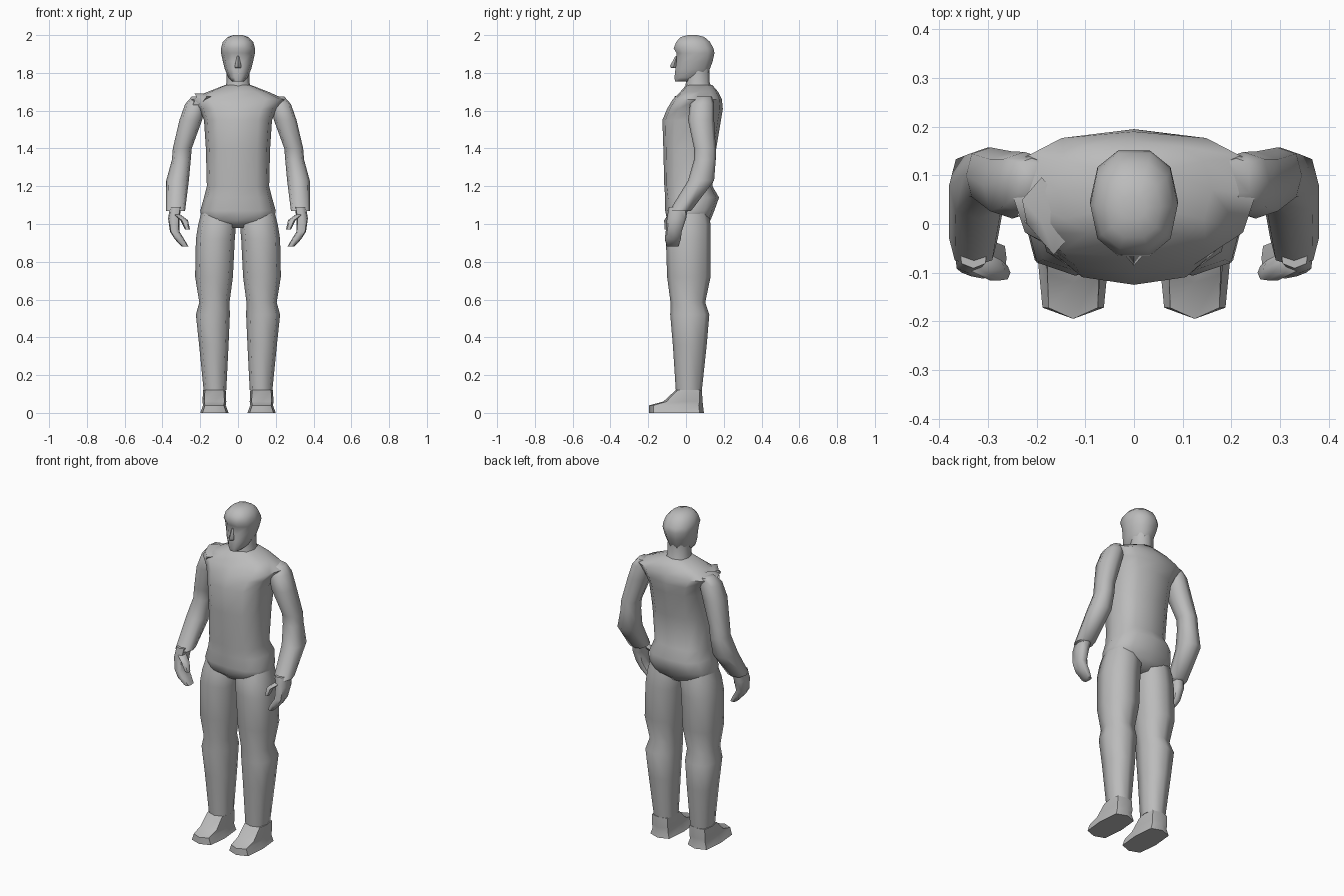
import bpy
import bmesh
from math import cos, sin, tau, radians, copysign

default_cube = bpy.data.objects.get("Cube")
if default_cube:
    bpy.data.objects.remove(default_cube, do_unlink=True)

grey = bpy.data.materials.new("plain_grey")
grey.use_nodes = True
grey.diffuse_color = (0.5, 0.5, 0.5, 1)
shader = grey.node_tree.nodes["Principled BSDF"]
shader.inputs["Base Color"].default_value = grey.diffuse_color


def rounded(value, boxiness):
    """Push a sine or cosine outwards, so that a circle turns boxy."""
    return copysign(abs(value) ** boxiness, value)


def loft(name, rings, sides=8, boxiness=0.75):
    """Skin level rings of (centre x, centre y, height, half width, half depth)."""
    bm = bmesh.new()
    angles = [tau * step / sides for step in range(sides)]
    loops = []
    for x, y, z, width, depth in rings:
        loops.append([
            bm.verts.new((x + width * rounded(cos(angle), boxiness),
                          y + depth * rounded(sin(angle), boxiness), z))
            for angle in angles
        ])
    for lower, upper in zip(loops, loops[1:]):
        for i in range(sides):
            bm.faces.new((lower[i - 1], lower[i], upper[i], upper[i - 1]))
    bm.faces.new(loops[0])
    bm.faces.new(loops[-1])
    bmesh.ops.recalc_face_normals(bm, faces=bm.faces)

    mesh = bpy.data.meshes.new(name)
    bm.to_mesh(mesh)
    bm.free()
    mesh.materials.append(grey)
    part = bpy.data.objects.new(name, mesh)
    bpy.context.collection.objects.link(part)
    bpy.ops.object.select_all(action="DESELECT")
    part.select_set(True)
    bpy.context.view_layer.objects.active = part
    bpy.ops.object.shade_smooth_by_angle(angle=radians(60))


def body(name, profile, x=0, **options):
    """Loft a side profile of (height, half width, front y, back y)."""
    rings = [(x, (front + back) / 2, z, width, (back - front) / 2)
             for z, width, front, back in profile]
    loft(name, rings, **options)


def limb(name, path, side=1, flatness=1.15, **options):
    """Loft a path of (x, y, height, half width); depth follows the width."""
    rings = [(side * x, y, z, width, width * flatness)
             for x, y, z, width in path]
    loft(name, rings, **options)


# Torso, from the crotch to the base of the neck
body("torso", [
    (0.98, 0.07, -0.06, 0.09),
    (1.02, 0.19, -0.1, 0.13),
    (1.07, 0.2, -0.11, 0.15),
    (1.14, 0.18, -0.11, 0.175),
    (1.2, 0.165, -0.115, 0.14),
    (1.4, 0.17, -0.12, 0.16),
    (1.55, 0.18, -0.125, 0.185),
    (1.61, 0.205, -0.1, 0.195),
    (1.66, 0.25, -0.07, 0.19),
    (1.7, 0.16, -0.03, 0.17),
    (1.735, 0.07, 0, 0.14),
], sides=12)

# Neck, tapering up into the skull
body("neck", [
    (1.7, 0.075, -0.01, 0.145),
    (1.75, 0.06, 0, 0.125),
    (1.82, 0.06, 0, 0.125),
])

# Head, with a small hairline ledge over the brow
body("head", [
    (1.755, 0.03, -0.06, 0.03),
    (1.775, 0.05, -0.065, 0.11),
    (1.82, 0.07, -0.06, 0.13),
    (1.86, 0.08, -0.055, 0.145),
    (1.905, 0.09, -0.055, 0.155),
    (1.93, 0.09, -0.07, 0.15),
    (1.965, 0.08, -0.055, 0.13),
    (1.99, 0.055, -0.03, 0.1),
    (2, 0.025, 0.01, 0.06),
], sides=10, boxiness=0.85)

# Nose
limb("nose", [(0, -0.06, 1.825, 0.014), (0, -0.065, 1.835, 0.018),
              (0, -0.05, 1.89, 0.005)], sides=4, boxiness=1)

for label, side in (("left", 1), ("right", -1)):
    # Arm, from the shoulder past the elbow to the cuff
    limb(label + "_arm", [
        (0.21, 0.095, 1.675, 0.035),
        (0.225, 0.085, 1.635, 0.055),
        (0.25, 0.08, 1.55, 0.06),
        (0.295, 0.1, 1.4, 0.05),
        (0.3, 0.1, 1.34, 0.05),
        (0.32, 0.08, 1.23, 0.06),
        (0.33, -0.03, 1.07, 0.05),
    ], side)

    # Hand with fingers curling inwards, and thumb
    limb(label + "_hand", [
        (0.33, -0.04, 1.09, 0.03),
        (0.34, -0.05, 1.03, 0.03),
        (0.335, -0.065, 0.96, 0.025),
        (0.31, -0.07, 0.92, 0.025),
        (0.28, -0.07, 0.88, 0.018),
    ], side, flatness=1.7, boxiness=0.6)
    limb(label + "_thumb", [
        (0.325, -0.075, 1.05, 0.02),
        (0.285, -0.095, 1.02, 0.02),
        (0.267, -0.1, 0.97, 0.013),
    ], side, sides=6)

    # Leg, from the hip past the knee and calf to the ankle
    limb(label + "_leg", [
        (0.11, 0.02, 1.08, 0.08),
        (0.11, 0.015, 1, 0.1),
        (0.12, 0.012, 0.92, 0.103),
        (0.127, 0.015, 0.72, 0.1),
        (0.125, 0.01, 0.585, 0.08),
        (0.133, 0.02, 0.52, 0.09),
        (0.128, 0.02, 0.36, 0.078),
        (0.122, 0.015, 0.12, 0.06),
    ], side)

    # Foot, wide at the sole and sloping to a flat toe
    body(label + "_foot", [
        (0, 0.075, -0.195, 0.095),
        (0.04, 0.06, -0.195, 0.09),
        (0.06, 0.063, -0.12, 0.088),
        (0.12, 0.06, -0.055, 0.084),
    ], x=side * 0.125, boxiness=0.5)

# Creased fold standing out from the right shoulder
limb("right_shoulder_fold", [
    (0.2, 0.02, 1.63, 0.04),
    (0.165, 0, 1.675, 0.055),
    (0.19, 0.05, 1.69, 0.04),
], side=-1, sides=4, boxiness=1)
